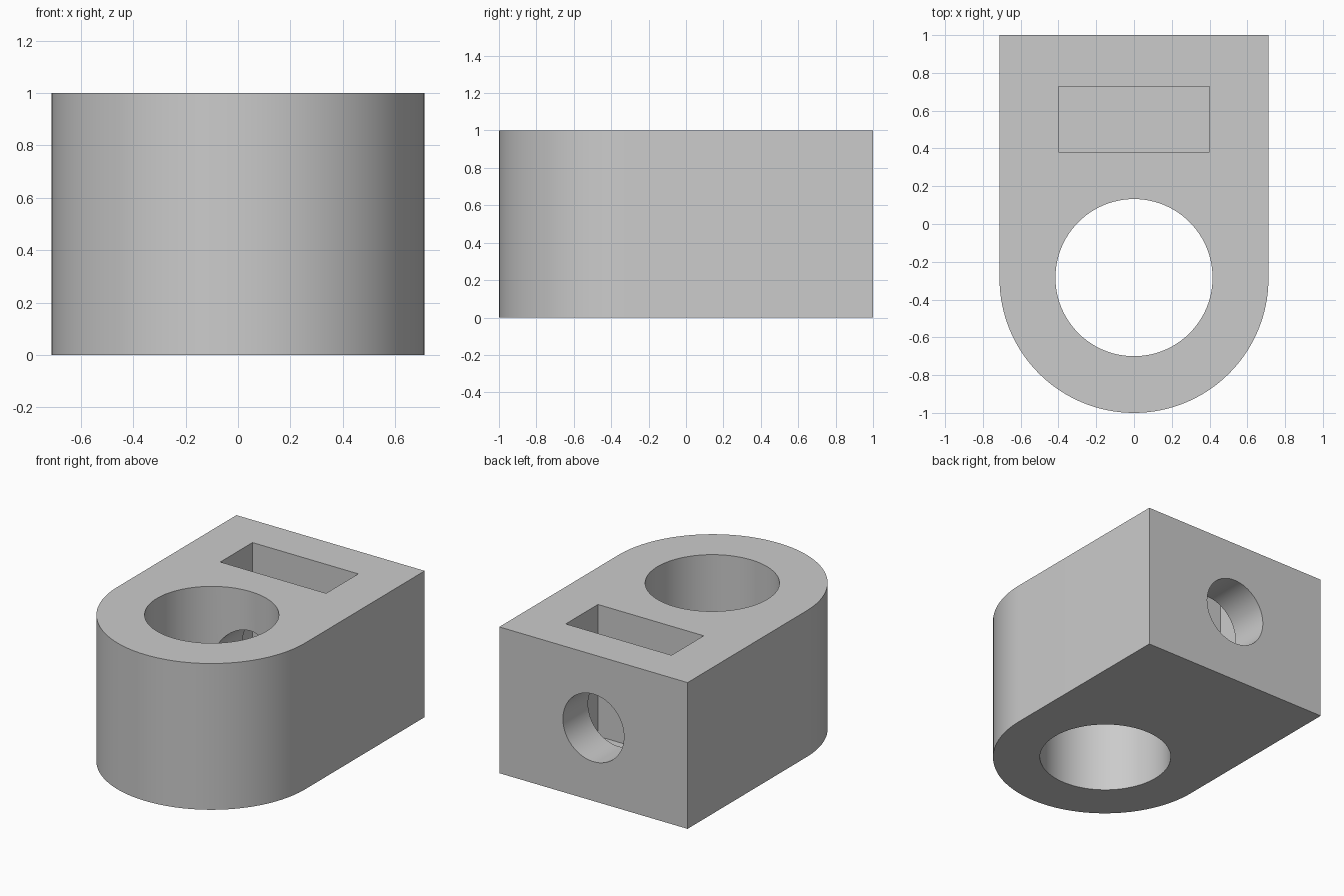
import bpy, bmesh, math

default = bpy.data.objects.get("Cube")
if default:
    bpy.data.objects.remove(default, do_unlink=True)

HALF_W = 0.712            # half width, also radius of the rounded front
ARC_Y = HALF_W - 1        # centre of the rounded front
EYE_Y = -0.284            # centre of the large vertical hole

grey = bpy.data.materials.new("plain grey")
grey.use_nodes = True
colour = (0.6, 0.6, 0.6, 1)
grey.diffuse_color = colour
grey.node_tree.nodes["Principled BSDF"].inputs["Base Color"].default_value = colour


def prism(name, outline, z0, z1):
    """Extrude a flat outline of (x, y) points from z0 to z1."""
    bm = bmesh.new()
    base = bm.faces.new([bm.verts.new((x, y, z0)) for x, y in outline])
    top = bmesh.ops.extrude_face_region(bm, geom=[base])
    verts = [v for v in top["geom"] if isinstance(v, bmesh.types.BMVert)]
    bmesh.ops.translate(bm, verts=verts, vec=(0, 0, z1 - z0))
    bmesh.ops.recalc_face_normals(bm, faces=bm.faces)
    mesh = bpy.data.meshes.new(name)
    bm.to_mesh(mesh)
    bm.free()
    mesh.materials.append(grey)
    obj = bpy.data.objects.new(name, mesh)
    bpy.context.collection.objects.link(obj)
    return obj


def arc(radius, cy, start, end, steps):
    angles = [start + (end - start) * i / steps for i in range(steps + 1)]
    return [(radius * math.cos(a), cy + radius * math.sin(a)) for a in angles]


def circle(radius, cy, steps=96):
    return arc(radius, cy, 0, 2 * math.pi, steps)[:-1]


# Block with a square back and a half-round front
block = prism("block", [(HALF_W, 1), (-HALF_W, 1)]
              + arc(HALF_W, ARC_Y, math.pi, 2 * math.pi, 64), 0, 1)

# Cutters: vertical eye, blind rectangular pocket, horizontal bore from the back
eye = prism("eye_cutter", circle(0.416, EYE_Y), -0.2, 1.2)
pocket = prism("pocket_cutter", [(-0.4, 0.38), (0.4, 0.38), (0.4, 0.728), (-0.4, 0.728)], 0.1, 1.2)
bore = prism("bore_cutter", circle(0.231, 0, 64), 0, 1.4)
bore.rotation_euler.x = -math.pi / 2
bore.location = (0, -0.2, 0.5)

bpy.context.view_layer.update()
bpy.ops.object.select_all(action='DESELECT')
bpy.context.view_layer.objects.active = block
block.select_set(True)
for cutter in (eye, pocket, bore):
    cut = block.modifiers.new(cutter.name, 'BOOLEAN')
    cut.operation = 'DIFFERENCE'
    cut.solver = 'EXACT'
    cut.object = cutter
    bpy.ops.object.modifier_apply(modifier=cut.name)
    bpy.data.objects.remove(cutter, do_unlink=True)

bpy.ops.object.shade_smooth_by_angle(angle=math.radians(30))
